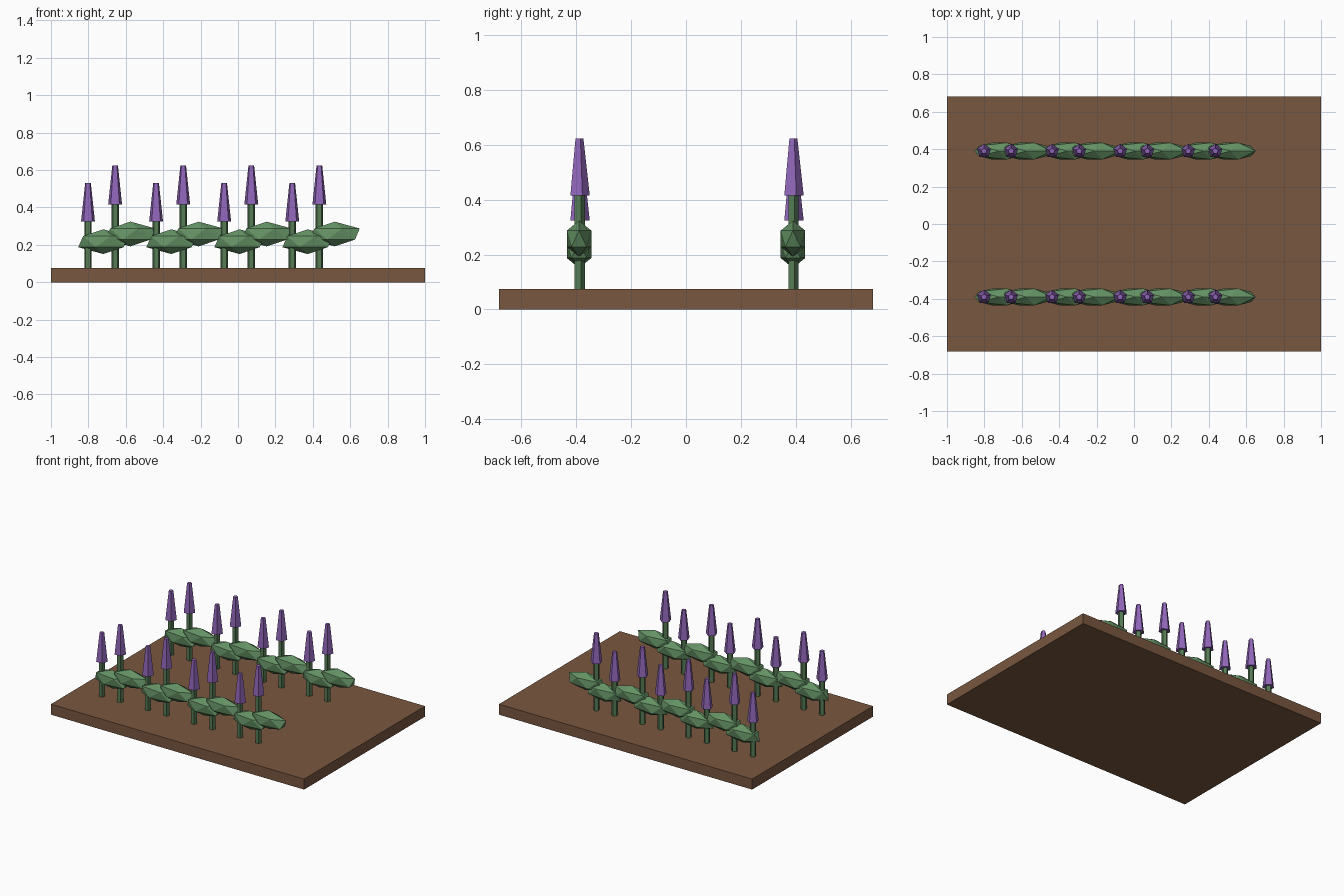
import bpy

if "Cube" in bpy.data.objects:
    bpy.data.objects.remove(bpy.data.objects["Cube"])


def material(name, rgb):
    m = bpy.data.materials.new(name)
    m.diffuse_color = (*rgb, 1)
    m.use_nodes = True
    m.node_tree.nodes["Principled BSDF"].inputs["Base Color"].default_value = m.diffuse_color
    return m


SOIL = material("soil_brown", (0.19, 0.095, 0.05))
GREEN = material("leaf_green", (0.13, 0.29, 0.13))
STEM = material("stem_green", (0.09, 0.20, 0.09))
PURPLE = material("flower_purple", (0.28, 0.13, 0.48))


def finish(name, mat):
    ob = bpy.context.object
    ob.name = name
    ob.data.materials.append(mat)
    return ob


def tapered(name, x, y, z0, z1, r0, r1, mat):
    bpy.ops.mesh.primitive_cone_add(vertices=5, radius1=r0, radius2=r1,
                                    depth=z1 - z0, location=(x, y, (z0 + z1) / 2))
    return finish(name, mat)


def plant(x, y, stem_top, flower_top, leaf_z):
    # five-sided stem, tapered blossom and a stretched faceted leaf clump
    tapered("stem", x, y, 0.07, stem_top + 0.01, 0.021, 0.021, STEM)
    tapered("blossom", x, y, stem_top, flower_top, 0.039, 0.016, PURPLE)
    bpy.ops.mesh.primitive_ico_sphere_add(subdivisions=1, radius=1,
                                          location=(x + 0.082, y, leaf_z))
    leaf = finish("leaf_clump", GREEN)
    leaf.scale = (0.15, 0.0525, 0.066)


# soil bed
bpy.ops.mesh.primitive_cube_add(size=1, location=(0, 0, 0.0375))
bed = finish("soil_bed", SOIL)
bed.scale = (2, 1.364, 0.075)

# two rows of short and tall plant pairs
for y in (-0.39, 0.39):
    for i in range(4):
        x = -0.802 + i * 0.364
        plant(x, y, 0.325, 0.53, 0.217)
        plant(x + 0.145, y, 0.416, 0.623, 0.258)
